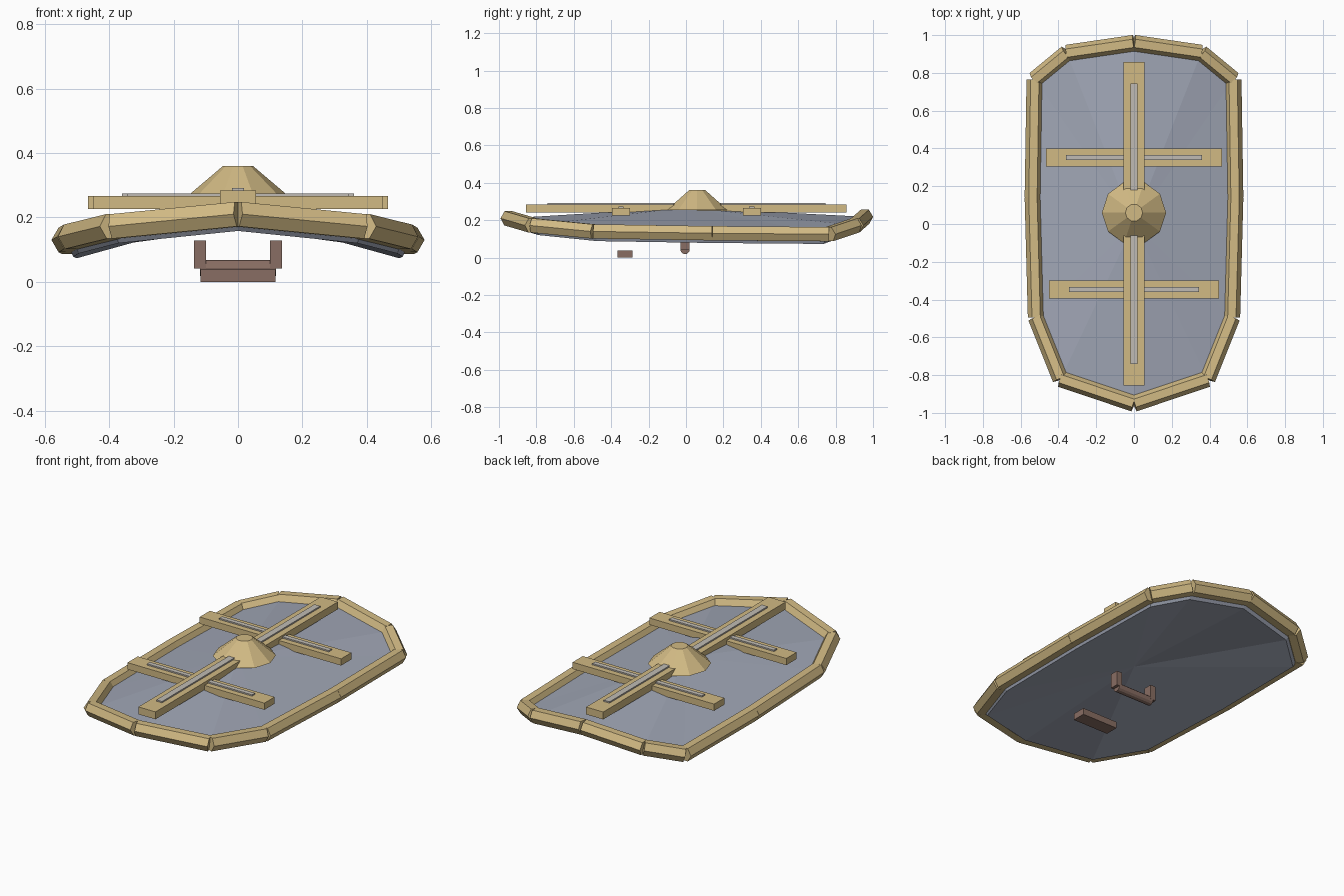
import bpy, bmesh, math
from mathutils import Vector, Matrix

cube = bpy.data.objects.get("Cube")
if cube:
    bpy.data.objects.remove(cube, do_unlink=True)


def material(name, rgb):
    m = bpy.data.materials.new(name)
    m.use_nodes = True
    m.diffuse_color = (*rgb, 1)
    m.node_tree.nodes["Principled BSDF"].inputs["Base Color"].default_value = (*rgb, 1)
    return m


GOLD = material("pale_gold", (0.64, 0.49, 0.23))
STEEL = material("blue_grey_steel", (0.35, 0.38, 0.46))
SILVER = material("warm_silver", (0.53, 0.50, 0.46))
LEATHER = material("brown_leather", (0.25, 0.155, 0.125))


def finish(name, bm, mat):
    bmesh.ops.recalc_face_normals(bm, faces=bm.faces)
    mesh = bpy.data.meshes.new(name)
    bm.to_mesh(mesh)
    bm.free()
    mesh.materials.append(mat)
    obj = bpy.data.objects.new(name, mesh)
    bpy.context.collection.objects.link(obj)
    return obj


def box(name, lo, hi, mat):
    lo, hi = Vector(lo), Vector(hi)
    bm = bmesh.new()
    bmesh.ops.create_cube(bm, size=1, matrix=Matrix.Translation((lo + hi) / 2)
                          @ Matrix.Diagonal((*(hi - lo), 1)))
    return finish(name, bm, mat)


def prism(name, start, end, radius, sides, mat):
    """Straight bar between two points with a flat side facing up."""
    start, end = Vector(start), Vector(end)
    along = (end - start).normalized()
    side = along.cross(Vector((0, 0, 1))).normalized()
    up = side.cross(along)
    bm = bmesh.new()
    rings = []
    for p in (start, end):
        rings.append([bm.verts.new(p + radius * (side * math.cos(a) + up * math.sin(a)))
                      for a in (math.tau * i / sides for i in range(sides))])
    for i in range(sides):
        j = (i + 1) % sides
        bm.faces.new((rings[0][i], rings[0][j], rings[1][j], rings[1][i]))
    for ring in rings:
        bm.faces.new(ring)
    return finish(name, bm, mat)


# Outline of the right-hand half, mirrored to a closed loop
half = [(0, 0.957, 0.218), (0.355, 0.905, 0.172), (0.525, 0.765, 0.125),
        (0.535, 0.14, 0.13), (0.518, -0.495, 0.14), (0.388, -0.82, 0.172),
        (0, -0.95, 0.21)]
outline = [Vector(p) for p in half]
outline += [Vector((-p.x, p.y, p.z)) for p in reversed(outline[1:-1])]

# Faceted shield plate: two shallow fans joined by a sloping edge
bm = bmesh.new()
top = [bm.verts.new(p) for p in outline]
low = [bm.verts.new((p.x * 0.955, p.y * 0.96, p.z - 0.052)) for p in outline]
peak = bm.verts.new((0, 0, 0.268))
hollow = bm.verts.new((0, 0, 0.212))
for i in range(len(top)):
    j = (i + 1) % len(top)
    bm.faces.new((top[i], top[j], peak))
    bm.faces.new((low[j], low[i], hollow))
    bm.faces.new((top[j], top[i], low[i], low[j]))
finish("shield_plate", bm, STEEL)

# Six-sided rim bars
for i, p in enumerate(outline):
    prism(f"rim_bar_{i + 1}", p, outline[(i + 1) % len(outline)], 0.044, 6, GOLD)

# Raised straps with silver inlays
box("long_strap", (-0.056, -0.855, 0.24), (0.056, 0.857, 0.284), GOLD)
box("long_inlay", (-0.019, -0.74, 0.28), (0.019, 0.745, 0.292), SILVER)
for name, y, reach in (("upper", 0.352, 0.465), ("lower", -0.347, 0.45)):
    box(name + "_strap", (-reach, y - 0.048, 0.226), (reach, y + 0.048, 0.266), GOLD)
    box(name + "_inlay", (-reach + 0.105, y - 0.014, 0.262),
        (reach - 0.105, y + 0.014, 0.274), SILVER)

# Central boss
bm = bmesh.new()
bmesh.ops.create_cone(bm, cap_ends=True, segments=10, radius1=0.17, radius2=0.046,
                      depth=0.105, matrix=Matrix.Translation((0, 0.06, 0.3075))
                      @ Matrix.Rotation(math.pi / 2, 4, "Z"))
finish("centre_boss", bm, GOLD)

# Hand grip and forearm pad on the underside
prism("hand_grip", (-0.118, -0.005, 0.043), (0.118, -0.005, 0.043), 0.025, 12, LEATHER)
for name, s in (("left", 1), ("right", -1)):
    x = s * 0.118
    box(name + "_grip_post", (x - 0.018, -0.03, 0.042), (x + 0.018, 0.02, 0.128), LEATHER)
box("forearm_pad", (-0.116, -0.365, 0), (0.116, -0.285, 0.038), LEATHER)
